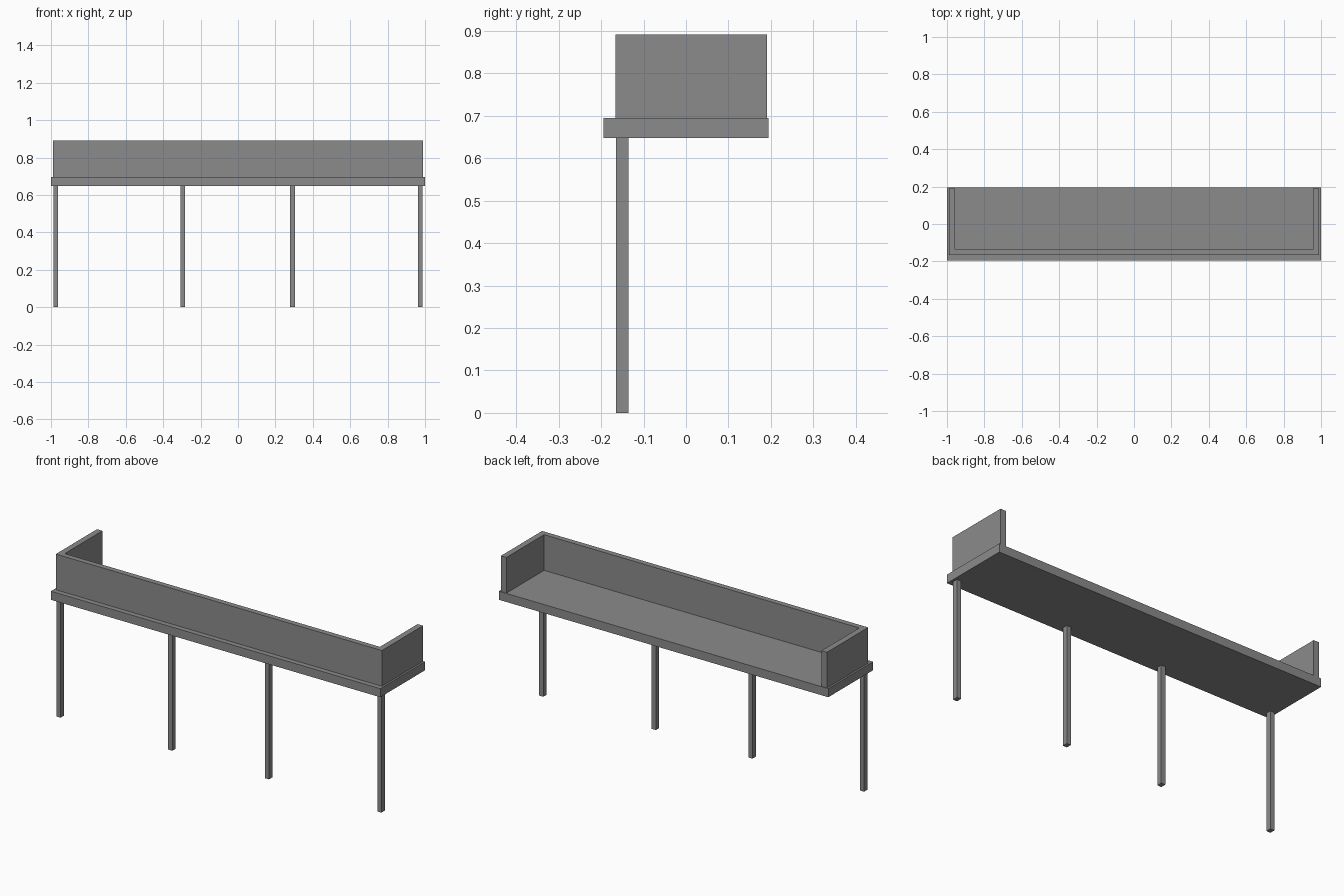
import bpy
import bmesh

cube = bpy.data.objects.get("Cube")
if cube:
    bpy.data.objects.remove(cube, do_unlink=True)

# One plain grey for every part
grey = bpy.data.materials.new("mid_grey")
grey.use_nodes = True
colour = (0.26, 0.26, 0.26, 1)
grey.diffuse_color = colour
grey.node_tree.nodes["Principled BSDF"].inputs["Base Color"].default_value = colour


def extrude_profile(name, outline, bottom, top):
    """Extrude a flat xy outline (counter-clockwise) from bottom to top."""
    bm = bmesh.new()
    base = bm.faces.new([bm.verts.new((x, y, bottom)) for x, y in outline])
    result = bmesh.ops.extrude_face_region(bm, geom=[base], use_keep_orig=True)
    for v in result["geom"]:
        if isinstance(v, bmesh.types.BMVert):
            v.co.z = top
    bmesh.ops.recalc_face_normals(bm, faces=bm.faces)
    mesh = bpy.data.meshes.new(name)
    bm.to_mesh(mesh)
    bm.free()
    mesh.materials.append(grey)
    obj = bpy.data.objects.new(name, mesh)
    bpy.context.collection.objects.link(obj)
    return obj


def rectangle(x0, x1, y0, y1):
    return [(x0, y0), (x1, y0), (x1, y1), (x0, y1)]


SLAB_BOTTOM, SLAB_TOP, WALL_TOP = 0.648, 0.695, 0.891
WALL_FRONT, WALL_BACK = -0.166, 0.191

# Floor slab
extrude_profile("floor_slab", rectangle(-1, 1, -0.194, 0.194), SLAB_BOTTOM, SLAB_TOP)

# U-shaped parapet, open at the back
outer, inner, inner_front = 0.99, 0.957, -0.136
half = [(outer, WALL_FRONT), (outer, WALL_BACK), (inner, WALL_BACK), (inner, inner_front)]
mirrored = [(-x, y) for x, y in reversed(half)]
extrude_profile("parapet_wall", half + mirrored, SLAB_TOP, WALL_TOP)

# Four posts in line under the front edge
for i, x in enumerate((-0.974, -0.296, 0.291, 0.974), 1):
    extrude_profile(f"support_post_{i}",
                    rectangle(x - 0.0125, x + 0.0125, -0.165, -0.136), 0, SLAB_BOTTOM)
